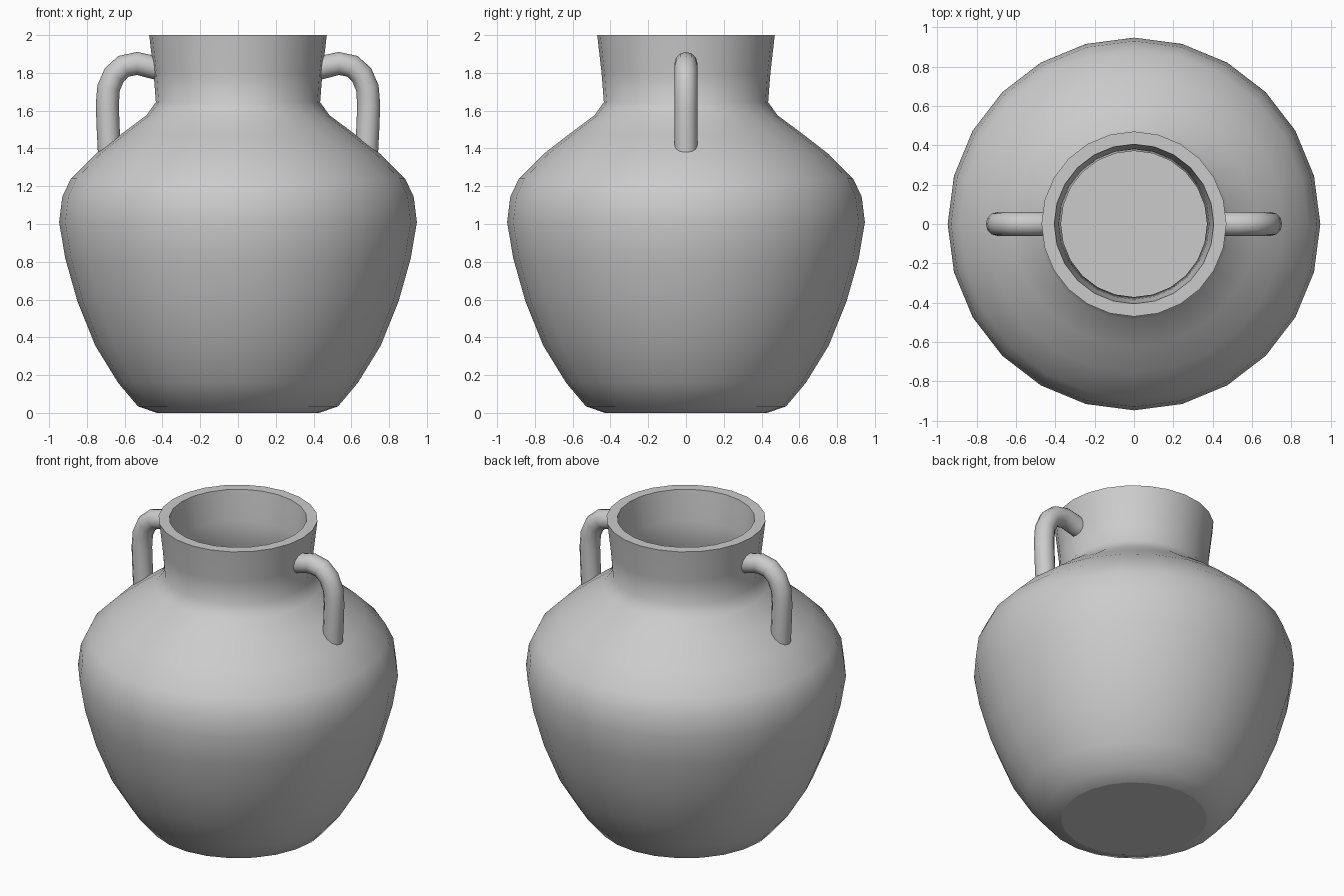
import bpy, bmesh, math
from mathutils import Vector

cube = bpy.data.objects.get("Cube")
if cube:
    bpy.data.objects.remove(cube, do_unlink=True)

SEGMENTS = 24

# Single clay colour
clay = bpy.data.materials.new("grey_clay")
clay.use_nodes = True
clay.diffuse_color = (0.6, 0.6, 0.6, 1)
clay.node_tree.nodes["Principled BSDF"].inputs["Base Color"].default_value = (0.6, 0.6, 0.6, 1)


def finish(obj, angle):
    bpy.ops.object.select_all(action="DESELECT")
    obj.select_set(True)
    bpy.context.view_layer.objects.active = obj
    bpy.ops.object.shade_smooth_by_angle(angle=math.radians(angle))


def lathe(name, profile):
    """Revolve (radius, height) points; the end loops are closed by flat discs."""
    bm = bmesh.new()
    rings = []
    for r, z in profile:
        ring = []
        for i in range(SEGMENTS):
            a = math.tau * i / SEGMENTS
            ring.append(bm.verts.new((r * math.cos(a), r * math.sin(a), z)))
        rings.append(ring)
    for low, high in zip(rings, rings[1:]):
        for i in range(SEGMENTS):
            j = (i + 1) % SEGMENTS
            bm.faces.new((low[i], low[j], high[j], high[i]))
    bm.faces.new(rings[0][::-1])
    bm.faces.new(rings[-1])
    mesh = bpy.data.meshes.new(name)
    bm.to_mesh(mesh)
    bm.free()
    mesh.materials.append(clay)
    obj = bpy.data.objects.new(name, mesh)
    bpy.context.collection.objects.link(obj)
    finish(obj, 50)
    # Crisp edges around the base and the inside floor
    hard = [e for e in mesh.edges if all(
        mesh.vertices[v].co.z in (mesh.vertices[0].co.z, mesh.vertices[-1].co.z)
        for v in e.vertices)]
    for e in hard:
        e.use_edge_sharp = True
    return obj


def handle(name, side):
    """Round tube bent from the neck down to the shoulder."""
    path = [(0.41, 1.82), (0.47, 1.835), (0.535, 1.85), (0.605, 1.835), (0.655, 1.79),
            (0.685, 1.72), (0.692, 1.63), (0.687, 1.5), (0.68, 1.365)]
    curve = bpy.data.curves.new(name, "CURVE")
    curve.dimensions = "3D"
    curve.bevel_depth = 0.061
    curve.bevel_resolution = 4
    curve.use_fill_caps = True
    spline = curve.splines.new("POLY")
    spline.points.add(len(path) - 1)
    for point, (x, z) in zip(spline.points, path):
        point.co = (side * x, 0, z, 1)
    curve.materials.append(clay)
    obj = bpy.data.objects.new(name, curve)
    bpy.context.collection.objects.link(obj)
    bpy.ops.object.select_all(action="DESELECT")
    obj.select_set(True)
    bpy.context.view_layer.objects.active = obj
    bpy.ops.object.convert(target="MESH")
    finish(bpy.context.object, 50)


# Pot body: outer wall from base to rim, then the inner wall back down
outer = [(0.43, 0), (0.53, 0.035), (0.635, 0.16), (0.755, 0.355), (0.85, 0.59),
         (0.915, 0.82), (0.947, 1.01), (0.93, 1.145), (0.885, 1.24), (0.755, 1.37),
         (0.62, 1.475), (0.485, 1.575), (0.435, 1.645), (0.447, 1.8), (0.47, 2)]
THICKNESS = 0.065
inner = []
for i in range(len(outer) - 1, 0, -1):
    before = Vector(outer[i - 1])
    after = Vector(outer[min(i + 1, len(outer) - 1)])
    along = (after - before).normalized()
    r, z = Vector(outer[i]) + Vector((-along.y, along.x)) * THICKNESS
    inner.append((r, 2 if i == len(outer) - 1 else z))
inner.append((0.4, THICKNESS))
lathe("pot_body", outer + inner)

handle("left_handle", 1)
handle("right_handle", -1)
